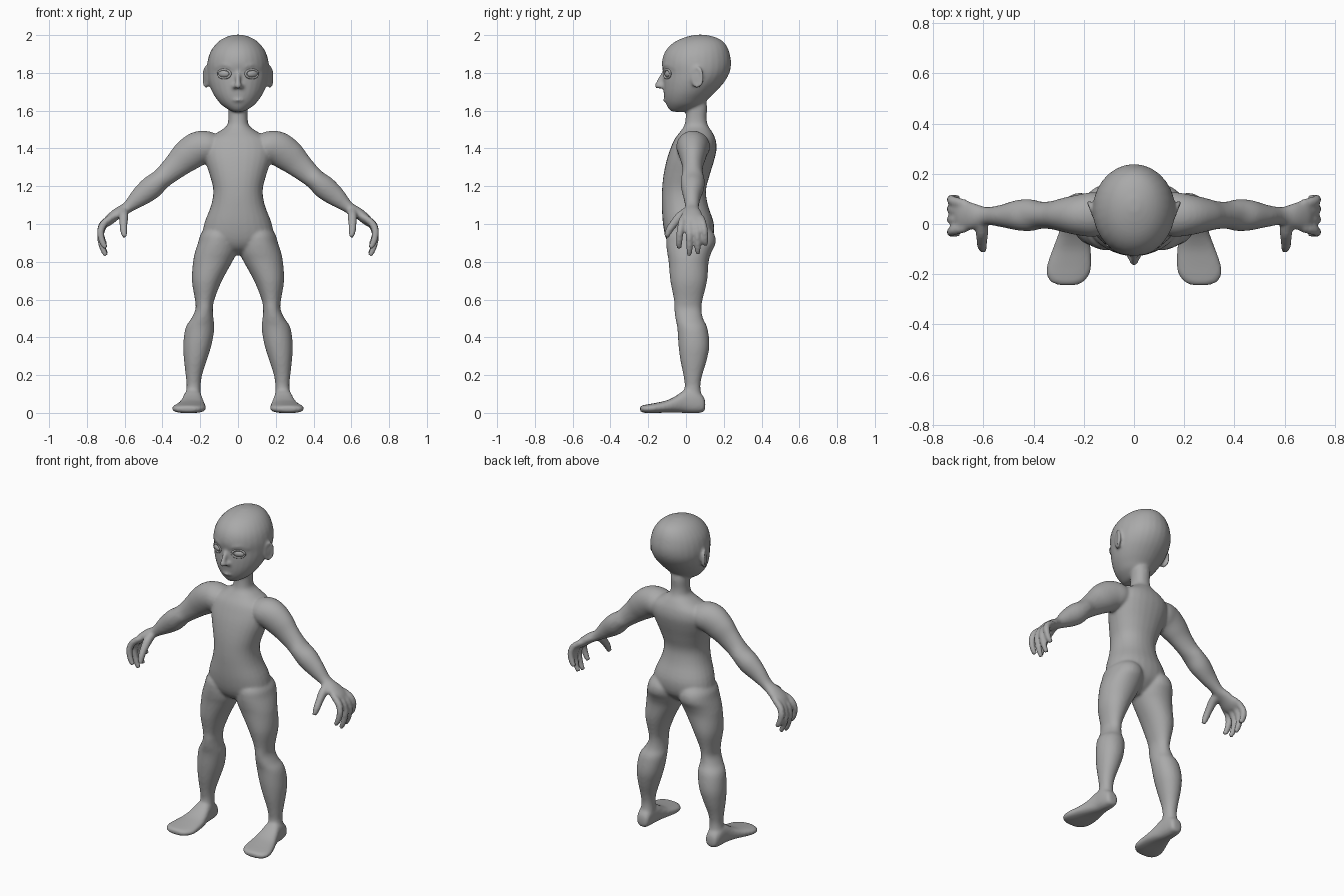
import bpy, bmesh, math
from mathutils import Vector, Matrix

SIDES = 28
skin = bpy.data.materials.new("grey")
skin.diffuse_color = (0.4, 0.4, 0.4, 1)


def spline(rows, n=4):
    """Catmull-Rom interpolation between rows of numbers."""
    out = []
    for i in range(len(rows) - 1):
        a, b, c, d = (rows[max(0, min(len(rows) - 1, i + k))] for k in (-1, 0, 1, 2))
        for s in range(n):
            t = s / n
            out.append([0.5 * (2 * q + (r - p) * t + (2 * p - 5 * q + 4 * r - u) * t * t
                               + (3 * q - p - 3 * r + u) * t ** 3)
                        for p, q, r, u in zip(a, b, c, d)])
    return out + [list(rows[-1])]


def loft(bm, rings):
    """Skin a list of point rings and cap both ends."""
    vs = [[bm.verts.new(p) for p in ring] for ring in rings]
    for a, b in zip(vs, vs[1:]):
        for i in range(len(a)):
            j = (i + 1) % len(a)
            bm.faces.new((a[i], a[j], b[j], b[i]))
    bm.faces.new(vs[0][::-1])
    bm.faces.new(vs[-1])


def stack(bm, rows, axis="z", power=2.0):
    """Rounded sections (height, x0, x1, v0, v1) stacked along z or y."""
    rings = []
    for h, x0, x1, v0, v1 in spline(rows):
        ring = []
        for k in range(SIDES):
            t = 2 * math.pi * k / SIDES
            c, s = math.cos(t), math.sin(t)
            c = math.copysign(abs(c) ** (2 / power), c)
            s = math.copysign(abs(s) ** (2 / power), s)
            x = (x0 + x1) / 2 + (x1 - x0) / 2 * c
            v = (v0 + v1) / 2 + (v1 - v0) / 2 * s
            ring.append((x, v, h) if axis == "z" else (x, h, v))
        rings.append(ring)
    loft(bm, rings)


def tube(bm, rows, ref=(0, 1, 0), n=4, sides=SIDES):
    """Tube along (x, y, z, radius on ref axis, other radius)."""
    pts = spline(rows, n)
    rings = []
    for i, p in enumerate(pts):
        tan = (Vector(pts[min(i + 1, len(pts) - 1)][:3]) - Vector(pts[max(i - 1, 0)][:3])).normalized()
        a = Vector(ref)
        a = (a - tan * a.dot(tan)).normalized()
        b = tan.cross(a)
        rings.append([Vector(p[:3]) + a * p[3] * math.cos(2 * math.pi * k / sides)
                      + b * p[4] * math.sin(2 * math.pi * k / sides) for k in range(sides)])
    loft(bm, rings)


def ball(bm, loc, size, turn=0.0):
    m = Matrix.Translation(loc) @ Matrix.Rotation(turn, 4, "Z") @ Matrix.Diagonal((*size, 1))
    bmesh.ops.create_uvsphere(bm, u_segments=24, v_segments=16, radius=1, matrix=m)


def hoop(bm, loc, a, b, r, turn):
    """Oval hoop standing upright, width axis turned about z."""
    u = Vector((math.cos(turn), math.sin(turn), 0))
    rows = []
    for k in range(26):
        t = 2 * math.pi * k / 24
        p = Vector(loc) + u * a * math.cos(t) + Vector((0, 0, b * math.sin(t)))
        rows.append((*p, r, r))
    tube(bm, rows, ref=(-u.y, u.x, 0), n=1, sides=8)


def mirror(bm):
    geo = bmesh.ops.duplicate(bm, geom=bm.verts[:] + bm.edges[:] + bm.faces[:])["geom"]
    bmesh.ops.scale(bm, vec=(-1, 1, 1), verts=[g for g in geo if isinstance(g, bmesh.types.BMVert)])


def finish(bm, name):
    bmesh.ops.recalc_face_normals(bm, faces=bm.faces[:])
    me = bpy.data.meshes.new(name)
    bm.to_mesh(me)
    bm.free()
    ob = bpy.data.objects.new(name, me)
    bpy.context.collection.objects.link(ob)
    me.materials.append(skin)
    for p in me.polygons:
        p.use_smooth = True
    return ob


body = bmesh.new()

# leg
stack(body, [(1.0, .05, .15, -.06, .1), (.95, .012, .195, -.1, .148), (.9, .006, .212, -.105, .157),
             (.85, .008, .228, -.1, .135), (.8, .03, .238, -.092, .12), (.7, .085, .244, -.083, .112),
             (.6, .125, .228, -.064, .088), (.55, .133, .225, -.062, .082), (.5, .13, .247, -.056, .09),
             (.45, .125, .278, -.046, .113), (.36, .14, .29, -.04, .124), (.28, .165, .286, -.03, .11),
             (.2, .19, .277, -.014, .086), (.14, .198, .272, -.007, .076), (.08, .195, .28, -.02, .085),
             (.03, .197, .28, -.02, .09)], power=2.1)
# foot
stack(body, [(.102, .215, .26, .02, .06), (.09, .2, .275, .004, .09), (.05, .195, .285, -.002, .12),
             (0, .19, .29, -.001, .125), (-.05, .18, .305, .002, .092), (-.1, .172, .325, .002, .067),
             (-.16, .169, .346, -.001, .053), (-.2, .177, .349, -.001, .046), (-.23, .2, .332, .002, .04),
             (-.244, .23, .3, .01, .032)], axis="y", power=2.5)
# arm and palm
tube(body, [(.08, .038, 1.405, .06, .05), (.15, .038, 1.41, .088, .08), (.21, .036, 1.4, .083, .09),
            (.27, .036, 1.36, .07, .085), (.32, .035, 1.315, .057, .071), (.37, .035, 1.27, .054, .06),
            (.41, .035, 1.235, .063, .055), (.46, .035, 1.192, .061, .062), (.52, .032, 1.143, .046, .052),
            (.57, .032, 1.1, .037, .035), (.6, .032, 1.078, .038, .03), (.64, .032, 1.055, .052, .029),
            (.68, .032, 1.022, .063, .027), (.7, .032, 1.0, .05, .02)])
# fingers
for base, tip, low in ((-.016, -.036, .87), (.017, .018, .83), (.05, .062, .84), (.08, .102, .885)):
    drop = low - .83
    rows = []
    for k, (x, z, r) in enumerate(((.67, 1.035, .018), (.712, .99, .02), (.728, .935, .019),
                                   (.716, .87, .017), (.698, .832, .013))):
        f = k / 4
        rows.append((x, base + (tip - base) * min(1, f * 1.6), z + drop * f, r, r))
    tube(body, rows, sides=14)
# thumb
tube(body, [(.605, .015, 1.07, .026, .026), (.606, -.03, 1.04, .026, .026), (.606, -.066, 1.0, .022, .022),
            (.605, -.09, .965, .02, .02), (.6, -.104, .93, .013, .013)], sides=14)
# ear with raised rim
ball(body, (.164, .056, 1.775), (.011, .03, .05), math.radians(-22))
hoop(body, (.17, .06, 1.777), .028, .05, .009, math.radians(68))
# brow ridge
tube(body, [(.022, -.116, 1.822, .008, .006), (.05, -.111, 1.838, .011, .009), (.085, -.092, 1.842, .011, .008),
            (.122, -.06, 1.825, .007, .005)], sides=10)
# nostril wing
ball(body, (.017, -.126, 1.728), (.013, .015, .012))
mirror(body)

# torso and neck
stack(body, [(h, -w, w, f, b) for h, w, f, b in (
    (.835, .03, -.02, .05), (.87, .12, -.075, .1), (.92, .185, -.105, .14), (1.0, .179, -.122, .148),
    (1.1, .142, -.128, .116), (1.18, .131, -.127, .106), (1.26, .15, -.119, .126), (1.34, .176, -.102, .15),
    (1.4, .185, -.082, .162), (1.45, .165, -.06, .156), (1.49, .1, -.03, .137), (1.52, .06, -.01, .117),
    (1.56, .051, -.002, .109), (1.62, .052, 0, .112), (1.68, .05, 0, .1))], power=2.2)
# head
stack(body, [(h, -w, w, f, b) for h, w, f, b in (
    (1.594, .025, -.07, -.005), (1.605, .05, -.088, .04), (1.63, .086, -.103, .085), (1.66, .112, -.113, .115),
    (1.7, .137, -.119, .157), (1.75, .156, -.121, .202), (1.8, .164, -.12, .23), (1.85, .163, -.128, .239),
    (1.9, .151, -.117, .232), (1.94, .128, -.09, .217), (1.97, .098, -.05, .192), (1.99, .062, 0, .152),
    (2.002, .02, .05, .1))])
# nose
tube(body, [(0, -.1, 1.815, .014, .013), (0, -.123, 1.785, .014, .013), (0, -.138, 1.757, .016, .014),
            (0, -.145, 1.735, .016, .017)], sides=14)
ball(body, (0, -.146, 1.733), (.018, .022, .017))
# lips
tube(body, [(-.03, -.106, 1.657, .006, .004), (0, -.114, 1.655, .009, .007), (.03, -.106, 1.657, .006, .004)],
     sides=10)

# fuse the parts into one smooth skin
body_ob = finish(body, "body")
bpy.context.view_layer.objects.active = body_ob
body_ob.select_set(True)
fuse = body_ob.modifiers.new("fuse", "REMESH")
fuse.mode = "VOXEL"
fuse.voxel_size = 0.008
fuse.use_smooth_shade = True
soft = body_ob.modifiers.new("soften", "SMOOTH")
soft.factor = 0.5
soft.iterations = 7
for name in ("fuse", "soften"):
    bpy.ops.object.modifier_apply(modifier=name)

# eyeballs
eyes = bmesh.new()
ball(eyes, (.073, -.088, 1.795), (.036, .022, .022), math.radians(27))
mirror(eyes)
finish(eyes, "eyeballs")
# eyelids
lids = bmesh.new()
hoop(lids, (.073, -.1, 1.795), .037, .023, .006, math.radians(27))
mirror(lids)
finish(lids, "eyelids")
